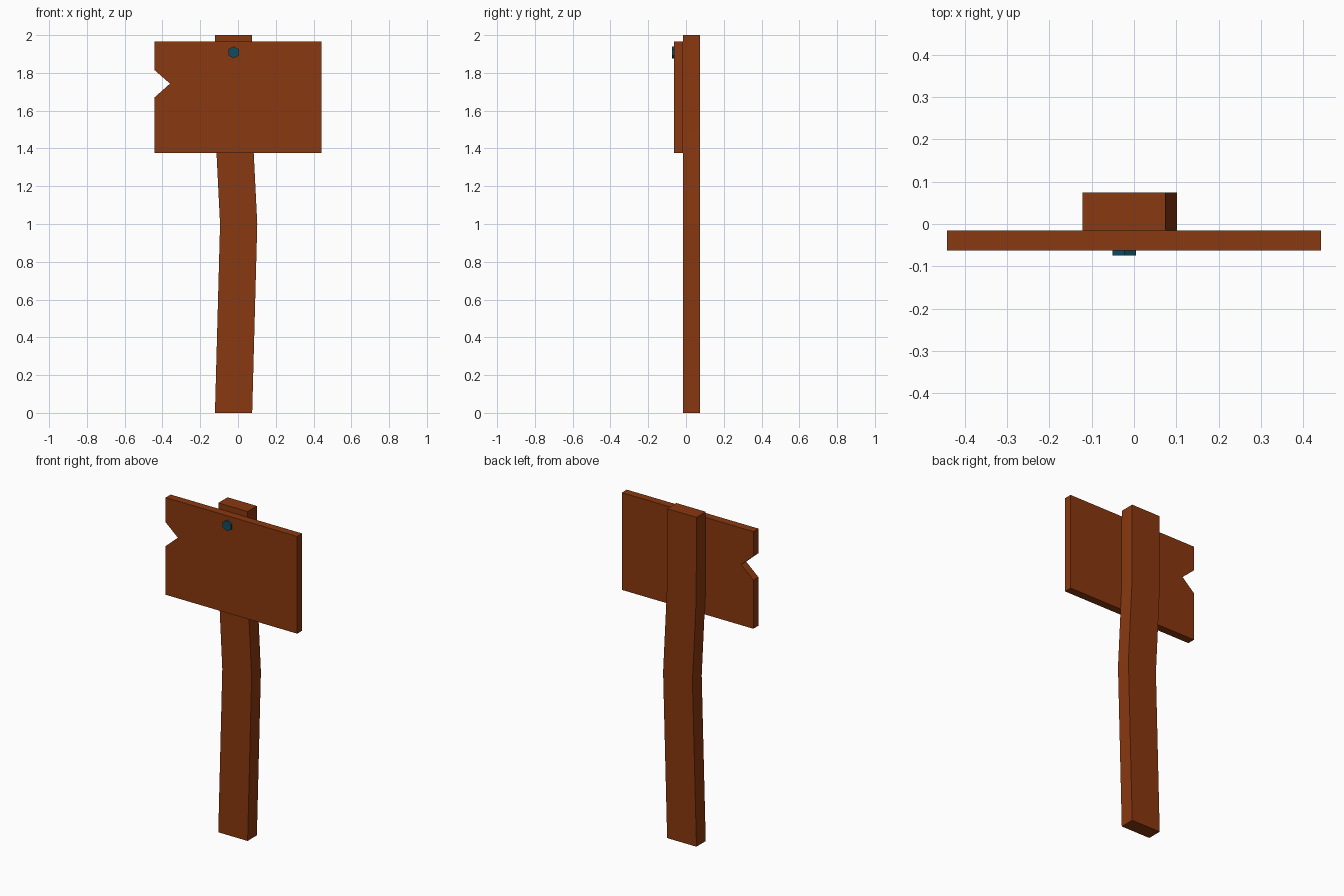
import bpy, bmesh, math

if "Cube" in bpy.data.objects:
    bpy.data.objects.remove(bpy.data.objects["Cube"])

def material(name, color):
    m = bpy.data.materials.new(name)
    m.diffuse_color = (*color, 1)
    m.use_nodes = True
    m.node_tree.nodes["Principled BSDF"].inputs["Base Color"].default_value = m.diffuse_color
    return m

wood = material("wood", (0.25, 0.04, 0.005))
metal = material("metal", (0.006, 0.07, 0.115))

def extruded(name, outline, y0, y1, mat):
    """Extrude an (x, z) outline from y0 to y1."""
    bm = bmesh.new()
    face = bm.faces.new([bm.verts.new((x, y0, z)) for x, z in outline])
    geom = bmesh.ops.extrude_face_region(bm, geom=[face])["geom"]
    bmesh.ops.translate(bm, vec=(0, y1 - y0, 0),
                        verts=[g for g in geom if isinstance(g, bmesh.types.BMVert)])
    bmesh.ops.recalc_face_normals(bm, faces=bm.faces)
    mesh = bpy.data.meshes.new(name)
    bm.to_mesh(mesh)
    bm.free()
    mesh.materials.append(mat)
    obj = bpy.data.objects.new(name, mesh)
    bpy.context.collection.objects.link(obj)
    return obj

# Slightly bent post: left edge going up, right edge coming down
width = 0.197
left = [(-0.122, 0), (-0.095, 1.0), (-0.12, 1.5), (-0.122, 2.0)]
right = [(x + width, z) for x, z in reversed(left)]
extruded("post", left + right, -0.015, 0.074, wood)

# Board with a notch broken out of its left edge
board = [(-0.442, 1.375), (0.442, 1.375), (0.442, 1.965), (-0.442, 1.965),
         (-0.442, 1.815), (-0.36, 1.743), (-0.442, 1.67)]
extruded("sign_board", board, -0.063, -0.015, wood)

# Six-sided nail head
hexagon = [(-0.023 + 0.032 * math.sin(i * math.pi / 3),
            1.909 + 0.032 * math.cos(i * math.pi / 3)) for i in range(6)]
extruded("nail_head", hexagon, -0.074, -0.063, metal)
